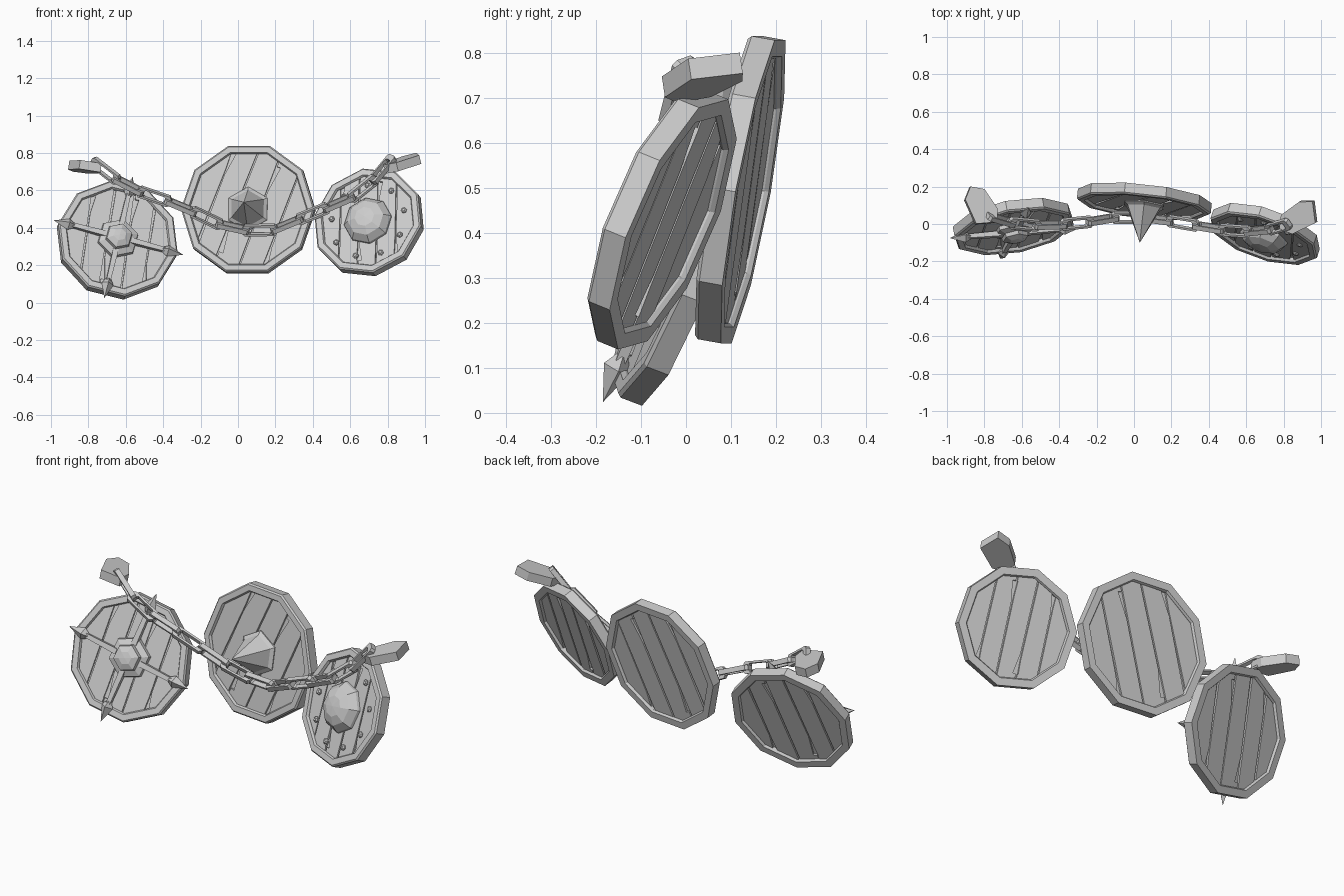
import bpy, bmesh, random
from math import sin, cos, pi, radians
from mathutils import Vector, Matrix

random.seed(4)
if "Cube" in bpy.data.objects:
    bpy.data.objects.remove(bpy.data.objects["Cube"])

grey = bpy.data.materials.new("plain_grey")
grey.use_nodes = True
grey.diffuse_color = (0.6, 0.6, 0.6, 1)
grey.node_tree.nodes["Principled BSDF"].inputs["Base Color"].default_value = (0.6, 0.6, 0.6, 1)


def polygon(sides, turn=0.0):
    return [(cos(turn + 2 * pi * i / sides), sin(turn + 2 * pi * i / sides)) for i in range(sides)]


def loft(outline, levels, closed=False):
    """Stack scaled copies of an outline; closed joins last level to first as a ring."""
    bm = bmesh.new()
    loops = [[bm.verts.new((x * r, y * r, z)) for x, y in outline] for r, z in levels]
    n = len(outline)
    pairs = list(zip(loops, loops[1:]))
    if closed:
        pairs.append((loops[-1], loops[0]))
    for a, b in pairs:
        for i in range(n):
            j = (i + 1) % n
            bm.faces.new((a[i], a[j], b[j], b[i]))
    if not closed:
        bm.faces.new(loops[0][::-1])
        bm.faces.new(loops[-1])
    bmesh.ops.remove_doubles(bm, verts=bm.verts, dist=1e-5)
    bmesh.ops.recalc_face_normals(bm, faces=bm.faces)
    return bm


def add(name, parts, matrix):
    """Merge bmesh parts into one flat shaded object."""
    mesh = bpy.data.meshes.new(name)
    total = bmesh.new()
    for bm in parts:
        tmp = bpy.data.meshes.new("part")
        bm.to_mesh(tmp)
        bm.free()
        total.from_mesh(tmp)
        bpy.data.meshes.remove(tmp)
    total.to_mesh(mesh)
    total.free()
    mesh.materials.append(grey)
    obj = bpy.data.objects.new(name, mesh)
    bpy.context.collection.objects.link(obj)
    obj.matrix_world = matrix
    return obj


def frame(centre, normal, up=(0, 0, 1)):
    """Matrix with local z along the normal and local y close to up."""
    z = Vector(normal).normalized()
    x = Vector(up).cross(z).normalized()
    y = z.cross(x)
    return Matrix.Translation(centre) @ Matrix((x, y, z)).transposed().to_4x4()


def spin(angle):
    return Matrix.Rotation(angle, 4, "Z")


# Shield: faceted rim, core disc and split planks
def shield(name, centre, normal, radius, turn, lean, planks=5):
    m = frame(centre, normal)
    deca = polygon(10, radians(turn))
    inner = radius - 0.045
    rim = [(radius, -0.03), (radius, 0.022), (radius - 0.008, 0.03),
           (inner + 0.006, 0.03), (inner, 0.02), (inner, -0.02), (inner + 0.006, -0.03)]
    add(name + "_rim", [loft(deca, rim, True)], m)
    add(name + "_core", [loft(deca, [(inner + 0.01, -0.006), (inner + 0.01, 0.006)])], m)

    across = Vector((cos(radians(lean)), sin(radians(lean)), 0))
    along = Vector((-across.y, across.x, 0))
    width = 2 * inner / planks
    boards, splits = [], []
    for i in range(planks):
        half = random.uniform(0.014, 0.018)
        bm = loft(deca, [(inner + 0.005, -half), (inner + 0.005, half)])
        for side, edge in ((-1, i), (1, i + 1)):
            if 0 < edge < planks:
                co = across * (edge * width - inner - side * 0.004)
                no = side * across + along * random.uniform(-0.015, 0.015)
                bmesh.ops.bisect_plane(bm, geom=bm.verts[:] + bm.edges[:] + bm.faces[:],
                                       plane_co=co, plane_no=no, clear_outer=True)
                open_edges = [e for e in bm.edges if e.is_boundary]
                bmesh.ops.holes_fill(bm, edges=open_edges, sides=0)
        bmesh.ops.recalc_face_normals(bm, faces=bm.faces)
        boards.append(bm)
        # Wedge shaped splits at alternate ends of the plank joints
        if i:
            end = 1 if i % 2 else -1
            base = across * (i * width - inner) + along * end * inner * 0.85
            tip = base - along * end * inner * 0.5
            corners = [base - across * 0.006, base + across * 0.022, tip]
            splits.append(loft([(c.x, c.y) for c in corners], [(1, -0.05), (1, 0.05)]))
    board = add(name + "_planks", boards, m)
    cutter = add(name + "_split_cutter", splits, m)
    cutter.hide_render = True
    cutter.hide_viewport = True
    mod = board.modifiers.new("splits", "BOOLEAN")
    mod.operation = "DIFFERENCE"
    mod.solver = "EXACT"
    mod.object = cutter
    return m


# Middle shield with a long six sided spike
m = shield("middle_shield", (0.055, 0.12, 0.497), (-0.11, -1, 0.18), 0.36, 0, -20)
spike = [(0.12, 0.01), (0.12, 0.022), (0.1, 0.035), (0, 0.225)]
add("middle_spike", [loft(polygon(6, pi / 6), spike)], m)

# Right-hand shield with a faceted dome and a circle of studs
m = shield("dome_shield", (0.7, -0.055, 0.43), (-0.33, -1, 0.41), 0.305, -6, 5)
dome = [(0.135, 0.01), (0.13, 0.03), (0.1, 0.065), (0.055, 0.085), (0, 0.09)]
add("dome_boss", [loft(polygon(8, 0.2), dome)], m)
for k in range(9):
    place = m @ spin(2 * pi * k / 9 + 0.3) @ Matrix.Translation((0.205, 0, 0.01))
    add("stud", [loft(polygon(6), [(0.016, 0), (0.016, 0.012), (0.008, 0.019)])], place)

# Left-hand shield with a stepped boss and four spear arms
m = shield("spear_shield", (-0.645, -0.015, 0.335), (0.18, -1, 0.38), 0.33, -87, -12)
boss = [(0.115, 0.01), (0.11, 0.035), (0.075, 0.05), (0.07, 0.07), (0.035, 0.085), (0, 0.088)]
add("stepped_boss", [loft(polygon(6, 0.2), boss)], m)
for k in range(4):
    arm = m @ spin(radians(-16 + 90 * k)) @ Matrix.Translation((0.07, 0, 0.036)) @ Matrix.Rotation(pi / 2, 4, "Y")
    bar = loft(polygon(4, pi / 4), [(0.021, 0), (0.016, 0.19)])
    head = loft(polygon(4), [(0.014, 0.175), (0.032, 0.205), (0, 0.29)])
    add("spear_arm", [bar, head], arm)

# Chain: flat links alternating in roll along a hanging path
path = [Vector(p) for p in (
    (-0.77, 0.04, 0.75), (-0.6, -0.01, 0.62), (-0.31, 0, 0.52), (-0.04, 0.045, 0.39),
    (0.17, 0.02, 0.38), (0.46, -0.03, 0.5), (0.67, -0.045, 0.59), (0.82, 0, 0.77))]


def along_path(t):
    lengths = [(b - a).length for a, b in zip(path, path[1:])]
    d = t * sum(lengths)
    for a, b, l in zip(path, path[1:], lengths):
        if d <= l:
            return a.lerp(b, d / l)
        d -= l
    return path[-1].copy()


link_outline = [(1, 0.2), (0.88, 0.34), (-0.88, 0.34), (-1, 0.2),
                (-1, -0.2), (-0.88, -0.34), (0.88, -0.34), (1, -0.2)]
link_ring = [(0.092, -0.013), (0.092, 0.013), (0.06, 0.013), (0.06, -0.013)]
count = 12
for k in range(count):
    a, b = along_path(k / count), along_path((k + 1) / count)
    direction = (b - a).normalized()
    roll = Matrix.Rotation(radians(25 if k % 2 else 115), 4, "X")
    turn = direction.to_track_quat("X", "Z").to_matrix().to_4x4()
    add("chain_link", [loft(link_outline, link_ring, True)], Matrix.Translation((a + b) / 2) @ turn @ roll)

# Hexagonal end plates
plate_outline = [(1, 0.3), (0.45, 0.6), (-0.6, 0.5), (-1, 0), (-0.6, -0.5), (0.6, -0.6)]
for name, centre, normal, up in (
        ("left_end_plate", (-0.82, 0.095, 0.725), (0.15, 0.1, 1), (0.9, 0.5, 0)),
        ("right_end_plate", (0.88, 0.035, 0.745), (-0.25, -0.15, 1), (-0.5, 0.85, 0))):
    add(name, [loft(plate_outline, [(0.118, -0.024), (0.118, 0.024)])], frame(centre, normal, up))
